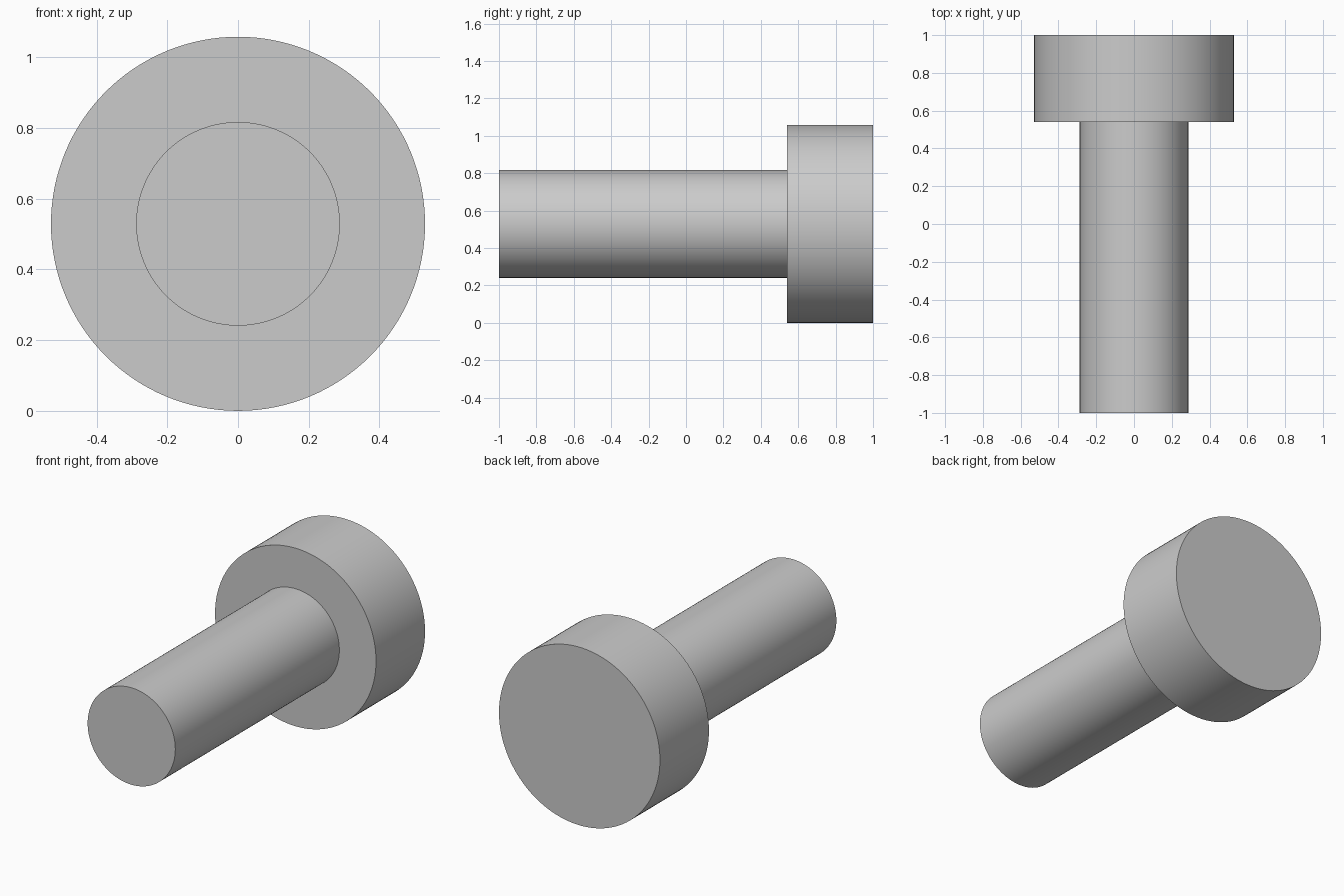
import bpy
import bmesh
import math
from mathutils import Vector

if "Cube" in bpy.data.objects:
    bpy.data.objects.remove(bpy.data.objects["Cube"], do_unlink=True)

HEAD_RADIUS = 0.529
SHAFT_RADIUS = 0.288
HEAD_FRONT = 0.54
SEGMENTS = 128

# Plain grey material
grey = bpy.data.materials.new("light_grey")
grey.use_nodes = True
colour = (0.6, 0.6, 0.6, 1)
grey.diffuse_color = colour
grey.node_tree.nodes["Principled BSDF"].inputs["Base Color"].default_value = colour

# Half outline of shaft and head as (radius, y), turned around the long axis
outline = [
    (0, -1), (SHAFT_RADIUS, -1), (SHAFT_RADIUS, HEAD_FRONT),
    (HEAD_RADIUS, HEAD_FRONT), (HEAD_RADIUS, 1), (0, 1),
]
bm = bmesh.new()
verts = [bm.verts.new((r, y, 0)) for r, y in outline]
edges = [bm.edges.new(pair) for pair in zip(verts, verts[1:])]
bmesh.ops.spin(bm, geom=verts + edges, cent=Vector(), axis=(0, 1, 0),
               angle=math.tau, steps=SEGMENTS, use_merge=False)
bmesh.ops.remove_doubles(bm, verts=bm.verts, dist=0.0001)

# Merge the end fans into single flat caps
for end in (-1, 1):
    cap = [f for f in bm.faces if all(abs(v.co.y - end) < 0.001 for v in f.verts)]
    bmesh.ops.dissolve_faces(bm, faces=cap, use_verts=False)
bmesh.ops.recalc_face_normals(bm, faces=bm.faces)

mesh = bpy.data.meshes.new("headed_pin")
bm.to_mesh(mesh)
bm.free()
mesh.materials.append(grey)

pin = bpy.data.objects.new("headed_pin", mesh)
pin.location.z = HEAD_RADIUS
bpy.context.collection.objects.link(pin)

# Smooth round sides with crisp rims
bpy.ops.object.select_all(action="DESELECT")
pin.select_set(True)
bpy.context.view_layer.objects.active = pin
bpy.ops.object.shade_smooth_by_angle(angle=math.radians(30))
